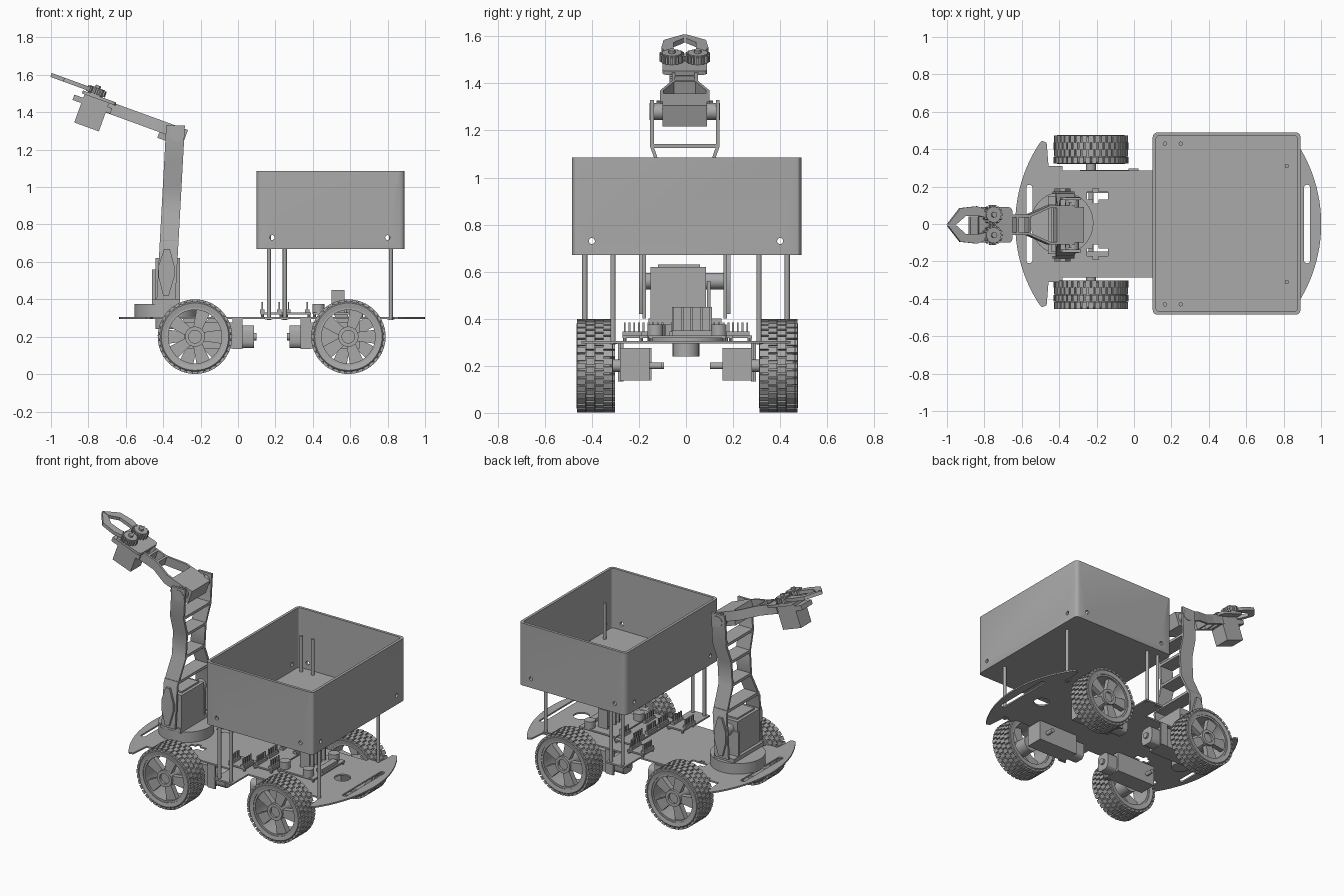
import bpy, bmesh, math
from mathutils import Matrix, Vector

if "Cube" in bpy.data.objects:
    bpy.data.objects.remove(bpy.data.objects["Cube"])

grey = bpy.data.materials.new("plain grey")
grey.use_nodes = True
COLOR = (0.4, 0.4, 0.4, 1)
grey.diffuse_color = COLOR
grey.node_tree.nodes["Principled BSDF"].inputs["Base Color"].default_value = COLOR


# ---- helpers: shapes are added to a bmesh, then finished as one object
def box(bm, lo, hi, m=Matrix()):
    lo, hi = Vector(lo), Vector(hi)
    bmesh.ops.create_cube(bm, size=1, matrix=m @ Matrix.Translation((lo + hi) / 2) @ Matrix.Diagonal((*(hi - lo), 1)))


def cyl(bm, p, q, r, n=24):
    p, q = Vector(p), Vector(q)
    turn = (q - p).to_track_quat("Z", "Y").to_matrix().to_4x4()
    bmesh.ops.create_cone(bm, cap_ends=True, segments=n, radius1=r, radius2=r, depth=(q - p).length,
                          matrix=Matrix.Translation((p + q) / 2) @ turn)


def prism(bm, pts, axis, lo, hi):
    place = {"x": lambda a, b, h: (h, a, b), "y": lambda a, b, h: (a, h, b), "z": lambda a, b, h: (a, b, h)}[axis]
    low = [bm.verts.new(place(a, b, lo)) for a, b in pts]
    high = [bm.verts.new(place(a, b, hi)) for a, b in pts]
    bm.faces.new(low)
    bm.faces.new(high[::-1])
    for i in range(len(pts)):
        j = (i + 1) % len(pts)
        bm.faces.new((low[i], high[i], high[j], low[j]))


def lathe(bm, profile, steps=48):
    vs = [bm.verts.new((r, y, 0)) for r, y in profile]
    es = [bm.edges.new((v, vs[(i + 1) % len(vs)])) for i, v in enumerate(vs)]
    bmesh.ops.spin(bm, geom=vs + es, cent=(0, 0, 0), axis=(0, 1, 0), angle=2 * math.pi, steps=steps)
    bmesh.ops.remove_doubles(bm, verts=bm.verts, dist=1e-5)


def finish(name, bm, m=Matrix()):
    bm.transform(m)
    bmesh.ops.recalc_face_normals(bm, faces=bm.faces)
    mesh = bpy.data.meshes.new(name)
    bm.to_mesh(mesh)
    bm.free()
    mesh.materials.append(grey)
    ob = bpy.data.objects.new(name, mesh)
    bpy.context.collection.objects.link(ob)
    return ob


def cut(target, name, bm):
    cutter = finish(name, bm)
    cutter.hide_render = True
    cutter.hide_set(True)
    mod = target.modifiers.new("cut", "BOOLEAN")
    mod.object, mod.operation, mod.solver, mod.use_self = cutter, "DIFFERENCE", "EXACT", True


def rounded(x0, x1, y0, y1, r):
    corners = [(x1 - r, y1 - r), (x0 + r, y1 - r), (x0 + r, y0 + r), (x1 - r, y0 + r)]
    angles = [math.radians(a) for a in (0, 30, 60, 90)]
    return [(x + r * math.cos(a + k * math.pi / 2), y + r * math.sin(a + k * math.pi / 2))
            for k, (x, y) in enumerate(corners) for a in angles]


def strip(pts, t):
    return pts + [(a - t, b) for a, b in reversed(pts)]


# ---- chassis plate: curved ends, wheel notches and slots
MID = 0.183
quarter = [(0.035 + 0.783 * math.cos(math.radians(a)), 0.783 * math.sin(math.radians(a))) for a in range(0, 34, 3)]
quarter += [(0.675, 0.445), (0.65, 0.435), (0.64, 0.31), (0.565, 0.31), (0.565, 0.285)]
half = quarter + [(-x, y) for x, y in reversed(quarter)]
outline = half + [(x, -y) for x, y in half[-2:0:-1]]
bm = bmesh.new()
prism(bm, [(x + MID, y) for x, y in outline], "z", 0.295, 0.305)
chassis = finish("chassis_plate", bm)
bm = bmesh.new()
for s in (-1, 1):
    cx = MID + s * 0.742
    prism(bm, rounded(cx - 0.016, cx + 0.016, -0.21, 0.21, 0.015), "z", 0.2, 0.4)
    box(bm, (-0.25, s * 0.15 - 0.02, 0.2), (-0.14, s * 0.15 + 0.02, 0.4))
    box(bm, (-0.22, s * 0.15 - 0.04, 0.2), (-0.19, s * 0.15 + 0.04, 0.4))
cyl(bm, (0.77, 0, 0.2), (0.77, 0, 0.4), 0.05)
cut(chassis, "chassis_cutter", bm)

# ---- wheels: tyre with staggered tread, spoked rim and hub
for wx, dy, inward in ((-0.23, 0.01, 1), (0.59, 0, -1)):
    for side in (-1, 1):
        where = Matrix.Translation((wx, dy + side * 0.388, 0.2))
        if side > 0:
            where = where @ Matrix.Rotation(math.pi, 4, "Z")
        bm = bmesh.new()
        lathe(bm, [(0.155, -0.072), (0.18, -0.077), (0.19, -0.066), (0.19, 0.066), (0.18, 0.077), (0.155, 0.072)])
        for row in range(4):
            for k in range(36):
                turn = Matrix.Rotation(math.radians(10 * k + 5 * (row % 2)), 4, "Y")
                y = -0.0755 + row * 0.038
                box(bm, (-0.013, y, 0.185), (0.013, y + 0.037, 0.199), turn)
        finish("tyre", bm, where)
        bm = bmesh.new()
        lathe(bm, [(0.143, -0.068), (0.157, -0.068), (0.157, 0.068), (0.143, 0.068)])
        lathe(bm, [(0.034, -0.07), (0.054, -0.07), (0.054, 0.07), (0.034, 0.07)], 32)
        cyl(bm, (0, -0.055, 0), (0, 0.07, 0), 0.036)
        for k in range(5):
            spoke = bmesh.new()
            prism(spoke, [(-0.024, 0.045), (0.024, 0.045), (0.038, 0.148), (-0.038, 0.148)], "y", -0.055, -0.02)
            spoke.transform(Matrix.Rotation(math.radians(72 * k + 18), 4, "Y"))
            tmp = bpy.data.meshes.new("spoke")
            spoke.to_mesh(tmp)
            spoke.free()
            bm.from_mesh(tmp)
            bpy.data.meshes.remove(tmp)
        finish("wheel_rim", bm, where)

        # gear motor beside the wheel, pointing to the middle of the chassis
        bm = bmesh.new()
        box(bm, (-0.06, -0.062, -0.062), (0.24, 0.062, 0.075))
        prism(bm, rounded(-0.05, 0.05, -0.06, 0.06, 0.03), "x", 0.24, 0.315)
        cyl(bm, (0.31, 0, 0), (0.328, 0, 0), 0.02)
        box(bm, (0.2, 0.058, -0.066), (0.255, 0.07, 0.095))
        cyl(bm, (0, -0.115, 0), (0, 0.16, 0), 0.014)
        cyl(bm, (0, 0.06, 0), (0, 0.12, 0), 0.026)
        flip = Matrix.Diagonal((inward, side, 1, 1))
        finish("gear_motor", bm, Matrix.Translation((wx, dy + side * 0.218, 0.2)) @ flip)

# ---- cargo box with open top and screw holes, on six rods
bm = bmesh.new()
prism(bm, rounded(0.1, 0.89, -0.485, 0.49, 0.025), "z", 0.67, 1.085)
cargo = finish("cargo_box", bm)
bm = bmesh.new()
prism(bm, rounded(0.118, 0.872, -0.467, 0.472, 0.015), "z", 0.688, 1.2)
for x in (0.183, 0.8):
    cyl(bm, (x, -0.6, 0.73), (x, 0.6, 0.73), 0.013, 16)
for y in (-0.4, 0.4):
    cyl(bm, (0, y, 0.73), (1, y, 0.73), 0.013, 16)
cut(cargo, "cargo_cutter", bm)
bm = bmesh.new()
for x, y in ((0.165, 0.43), (0.25, 0.43), (0.817, 0.31)):
    for s in (-1, 1):
        cyl(bm, (x, s * y, 0.29), (x, s * y, 0.925), 0.011, 16)
        box(bm, (x - 0.02, s * y - 0.02 if y > 0.4 else s * y, 0.293), (x + 0.02, s * y + 0.02, 0.303))
finish("support_rods", bm)
bm = bmesh.new()
for s in (-1, 1):
    box(bm, (0.14, s * 0.36 - 0.09, 0.295), (0.275, s * 0.36 + 0.09, 0.305))
finish("rod_brackets", bm)

# ---- circuit boards with pins, capacitors and heat sink
bm = bmesh.new()
for lo, hi in (((0.4, -0.16), (0.67, 0.17)), ((0.25, -0.2), (0.39, 0.2)),
               ((0.12, -0.27), (0.24, -0.14)), ((0.12, 0.16), (0.24, 0.28))):
    box(bm, (*lo, 0.318), (*hi, 0.328))
    for x in (lo[0] + 0.01, hi[0] - 0.01):
        for y in (lo[1] + 0.01, hi[1] - 0.01):
            cyl(bm, (x, y, 0.3), (x, y, 0.32), 0.008, 8)
finish("circuit_boards", bm)
bm = bmesh.new()
for x, ys in ((0.13, (-0.26, 0.18)), (0.22, (-0.26, 0.18)), (0.27, (-0.18, -0.06, 0.08)), (0.37, (-0.18, 0.08))):
    for y in ys:
        box(bm, (x - 0.012, y - 0.01, 0.325), (x + 0.012, y + 0.09, 0.345))
        for k in range(5):
            box(bm, (x - 0.004, y + k * 0.02 - 0.004, 0.34), (x + 0.004, y + k * 0.02 + 0.004, 0.385))
finish("pin_headers", bm)
bm = bmesh.new()
for x, y in ((0.61, -0.13), (0.61, 0.14), (0.43, -0.12)):
    cyl(bm, (x, y, 0.32), (x, y, 0.375), 0.033)
for k in range(5):
    box(bm, (0.5, -0.06 + k * 0.04, 0.325), (0.57, -0.05 + k * 0.04, 0.45))
box(bm, (0.525, -0.06, 0.325), (0.545, 0.11, 0.45))
box(bm, (0.62, -0.06, 0.325), (0.66, 0.11, 0.35))
finish("power_parts", bm)

# ---- turntable and shoulder servo
bm = bmesh.new()
cyl(bm, (-0.385, 0.005, 0.3), (-0.385, 0.005, 0.375), 0.168, 48)
cyl(bm, (-0.385, 0, 0.24), (-0.385, 0, 0.3), 0.057)
finish("turntable", bm)
bm = bmesh.new()
box(bm, (-0.46, -0.16, 0.37), (-0.31, 0.15, 0.4))
box(bm, (-0.44, -0.15, 0.395), (-0.31, 0.085, 0.62))
box(bm, (-0.42, -0.12, 0.615), (-0.33, 0.06, 0.63))
box(bm, (-0.46, 0.09, 0.39), (-0.31, 0.105, 0.56))
cyl(bm, (-0.38, -0.19, 0.56), (-0.38, 0.17, 0.56), 0.035)
finish("shoulder_servo", bm)
lens = [(-0.4, 0.42), (-0.37, 0.42), (-0.34, 0.52), (-0.34, 0.58), (-0.365, 0.67), (-0.395, 0.67), (-0.425, 0.58), (-0.425, 0.52)]
bm = bmesh.new()
prism(bm, lens, "y", -0.2, -0.185)
prism(bm, lens, "y", 0.175, 0.19)
finish("shoulder_horns", bm)

# ---- upper arm: two bent side strips joined by webs, leaning a little
lean = Matrix.Translation((-0.407, -0.005, 0)) @ Matrix(((1, 0, 0.055, 0), (0, 1, 0, 0), (0, 0, 1, 0), (0, 0, 0, 1)))
side_line = [(0.18, 0.4), (0.18, 0.69), (0.105, 0.85), (0.105, 1.01), (0.147, 1.13), (0.147, 1.33)]
bm = bmesh.new()
for s in (-1, 1):
    prism(bm, [(s * y, z) for y, z in strip(side_line, 0.015)], "x", -0.05, 0.05)
for z, y in ((0.70, 0.17), (0.85, 0.1), (1.0, 0.1), (1.125, 0.14)):
    box(bm, (-0.05, -y, z), (0.05, y, z + 0.018))
finish("upper_arm", bm, lean)

# ---- forearm frame: first axis runs along the arm, third is its upward normal
c, s20 = math.cos(math.radians(20)), math.sin(math.radians(20))
arm = Matrix(((-c, 0, s20, -0.33), (0, -1, 0, -0.005), (s20, 0, c, 1.28), (0, 0, 0, 1)))
bm = bmesh.new()
box(bm, (-0.05, -0.095, -0.05), (0.09, 0.095, 0.045))
cyl(bm, (0, -0.15, 0), (0, 0.15, 0), 0.036)
box(bm, (0.015, -0.12, -0.03), (0.03, 0.12, 0.04))
finish("elbow_servo", bm, arm)
bm = bmesh.new()
for s in (-1, 1):
    edge = [(0.0, 0.105), (0.14, 0.105), (0.26, 0.055), (0.4, 0.055)]
    prism(bm, [(u, s * v) for u, v in edge + [(u, v - 0.014) for u, v in reversed(edge)]], "z", -0.018, 0.045)
for u, v in ((0.09, 0.1), (0.25, 0.055), (0.32, 0.055)):
    box(bm, (u, -v, -0.018), (u + 0.014, v, 0.045))
finish("forearm", bm, arm)

# ---- gripper: servo, base plate, two toothed gears and two fingers
bm = bmesh.new()
box(bm, (0.395, -0.045, -0.125), (0.535, 0.065, 0.035))
box(bm, (0.37, -0.045, -0.015), (0.585, 0.065, 0.015))
finish("gripper_servo", bm, arm)
bm = bmesh.new()
prism(bm, rounded(0.36, 0.55, -0.095, 0.095, 0.02), "z", 0.035, 0.052)
finish("gripper_plate", bm, arm)
finger = [(0.5, 0.035), (0.5, 0.075), (0.57, 0.1), (0.665, 0.09), (0.738, 0.002), (0.69, 0.002), (0.635, 0.048), (0.56, 0.048)]
for s in (-1, 1):
    bm = bmesh.new()
    prism(bm, [(u, s * v) for u, v in finger], "z", 0.06, 0.082)
    finish("gripper_finger", bm, arm)
    bm = bmesh.new()
    hub = Matrix.Translation((0.48, s * 0.055, 0))
    cyl(bm, (0.48, s * 0.055, 0.05), (0.48, s * 0.055, 0.092), 0.042)
    cyl(bm, (0.48, s * 0.055, 0.09), (0.48, s * 0.055, 0.105), 0.015, 12)
    for k in range(14):
        box(bm, (0.038, -0.005, 0.056), (0.053, 0.005, 0.088), hub @ Matrix.Rotation(math.tau * k / 14, 4, "Z"))
    finish("gripper_gear", bm, arm)

# ---- smooth curved parts, keep edges sharp
for ob in bpy.context.collection.objects:
    if ob.type == "MESH" and not ob.hide_render:
        ob.select_set(True)
        bpy.context.view_layer.objects.active = ob
bpy.ops.object.shade_smooth_by_angle(angle=math.radians(30))
